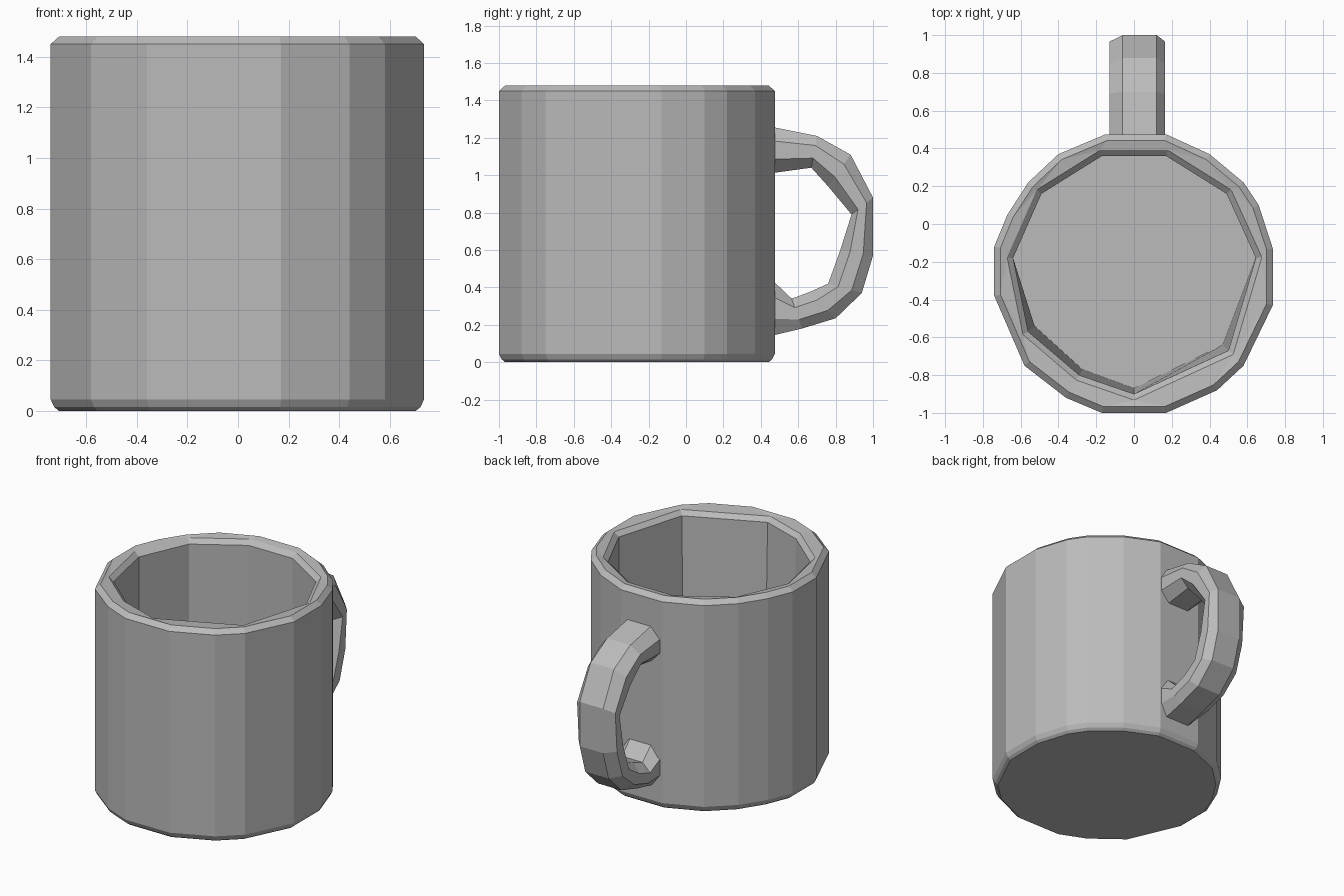
import bpy, bmesh

cube = bpy.data.objects.get("Cube")
if cube:
    bpy.data.objects.remove(cube)

grey = bpy.data.materials.new("plain grey")
grey.use_nodes = True
colour = (0.5, 0.5, 0.5, 1)
grey.diffuse_color = colour
grey.node_tree.nodes["Principled BSDF"].inputs["Base Color"].default_value = colour

CENTRE_Y = -0.26


def ring_at(bm, points, z, scale=1.0):
    """Closed loop of edges: a plan outline scaled about the cup axis."""
    verts = [bm.verts.new((x * scale, CENTRE_Y + (y - CENTRE_Y) * scale, z))
             for x, y in points]
    return close_loop(bm, verts)


def close_loop(bm, verts):
    return [bm.edges.new((a, b)) for a, b in zip(verts, verts[1:] + verts[:1])]


def loft(bm, rings):
    for a, b in zip(rings, rings[1:]):
        bmesh.ops.bridge_loops(bm, edges=a + b)


def finish(bm, name):
    bmesh.ops.recalc_face_normals(bm, faces=bm.faces)
    mesh = bpy.data.meshes.new(name)
    bm.to_mesh(mesh)
    bm.free()
    mesh.materials.append(grey)
    obj = bpy.data.objects.new(name, mesh)
    bpy.context.collection.objects.link(obj)
    return obj


# Cup: faceted outer wall, chamfered foot and rim, coarser cavity
outer = [(0.17, -1), (0.44, -0.88), (0.58, -0.75), (0.735, -0.43),
         (0.735, -0.13), (0.66, 0.1), (0.58, 0.22), (0.4, 0.37),
         (0.17, 0.475), (-0.15, 0.475), (-0.4, 0.37), (-0.56, 0.22),
         (-0.67, 0.05), (-0.74, -0.12), (-0.74, -0.38), (-0.58, -0.75),
         (-0.36, -0.92), (-0.17, -1)]
inner = [(0, -0.9), (0.5, -0.67), (0.645, -0.18), (0.49, 0.16),
         (0.17, 0.36), (-0.17, 0.36), (-0.49, 0.16), (-0.64, -0.18),
         (-0.56, -0.57), (-0.29, -0.8)]
# the front half of the cavity tapers slightly towards the floor
floor = [(x * 0.94, y + 0.03) if y < -0.2 else (x, y) for x, y in inner]

bm = bmesh.new()
rings = [ring_at(bm, outer, 0, 0.955), ring_at(bm, outer, 0.015, 0.98),
         ring_at(bm, outer, 0.045), ring_at(bm, outer, 1.45),
         ring_at(bm, outer, 1.48, 0.955), ring_at(bm, inner, 1.47, 1.05),
         ring_at(bm, inner, 1.44), ring_at(bm, floor, 0.12)]
loft(bm, rings)
for cap in (rings[0], rings[-1]):
    bmesh.ops.contextual_create(bm, geom=cap)
finish(bm, "cup")

# Handle: eight-sided section swept between its outer and inner edges (y, z)
spans = [((0.45, 1.26), (0.45, 1.01)), ((0.7, 1.21), (0.67, 1.04)),
         ((0.88, 1.11), (0.76, 0.94)), ((1.0, 0.88), (0.885, 0.79)),
         ((1.0, 0.57), (0.825, 0.6)), ((0.94, 0.37), (0.76, 0.42)),
         ((0.8, 0.235), (0.66, 0.375)), ((0.62, 0.18), (0.565, 0.34)),
         ((0.45, 0.14), (0.45, 0.45))]
# section: x, and share of the way from outer to inner edge
section = [(-0.06, 0), (0.12, 0), (0.165, 0.3), (0.165, 0.7),
           (0.1, 1), (-0.06, 1), (-0.13, 0.7), (-0.13, 0.3)]

bm = bmesh.new()
rings = []
for (oy, oz), (iy, iz) in spans:
    verts = [bm.verts.new((x, oy + (iy - oy) * t, oz + (iz - oz) * t))
             for x, t in section]
    rings.append(close_loop(bm, verts))
loft(bm, rings)
for cap in (rings[0], rings[-1]):
    bmesh.ops.contextual_create(bm, geom=cap)
finish(bm, "handle")
